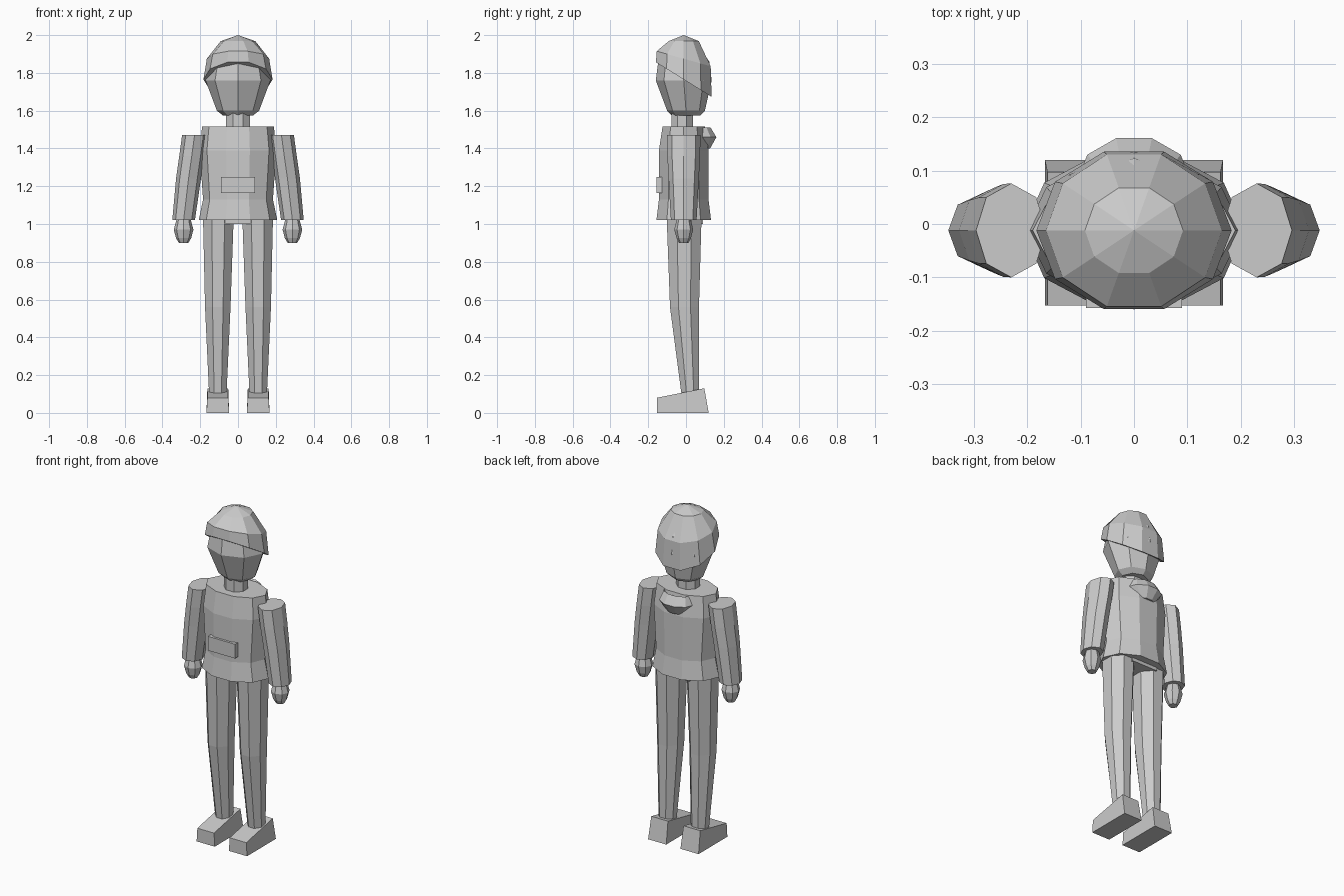
import bpy
import bmesh
from math import sin, cos, radians, tau

cube = bpy.data.objects.get("Cube")
if cube:
    bpy.data.objects.remove(cube, do_unlink=True)

GREY = bpy.data.materials.new("plain grey")
GREY.use_nodes = True
GREY.diffuse_color = (0.6, 0.6, 0.6, 1)
GREY.node_tree.nodes["Principled BSDF"].inputs["Base Color"].default_value = (0.6, 0.6, 0.6, 1)
MID = -0.012  # depth of the body's centre line


def finish(name, bm):
    bmesh.ops.recalc_face_normals(bm, faces=bm.faces)
    mesh = bpy.data.meshes.new(name)
    bm.to_mesh(mesh)
    bm.free()
    mesh.materials.append(GREY)
    obj = bpy.data.objects.new(name, mesh)
    bpy.context.collection.objects.link(obj)
    return obj


def loft(name, rings, sides, turn=0, tip=None):
    """Skin polygon rings (x, y, z, rx, ry, tilt); tip is an optional apex."""
    bm = bmesh.new()
    loops = []
    for x, y, z, rx, ry, *tilt in rings:
        slope = tilt[0] if tilt else 0
        loop = []
        for i in range(sides):
            a = tau * i / sides + radians(turn)
            dy = ry * sin(a)
            loop.append(bm.verts.new((x + rx * cos(a), y + dy, z + slope * dy)))
        loops.append(loop)
    for low, high in zip(loops, loops[1:]):
        for i in range(sides):
            j = (i + 1) % sides
            bm.faces.new((low[i], low[j], high[j], high[i]))
    bm.faces.new(loops[0])
    if tip:
        apex = bm.verts.new(tip)
        for i in range(sides):
            bm.faces.new((loops[-1][i], loops[-1][(i + 1) % sides], apex))
    else:
        bm.faces.new(loops[-1])
    return finish(name, bm)


def box(name, low, high):
    bm = bmesh.new()
    bmesh.ops.create_cube(bm, size=1)
    for v in bm.verts:
        v.co = [(a + b) / 2 + c * (b - a) for a, b, c in zip(low, high, v.co)]
    return finish(name, bm)


# Head with a corner at the nose line, and neck
loft("head", [(0, 0, 1.575, 0.08, 0.075), (0, 0, 1.6, 0.112, 0.1),
              (0, MID, 1.76, 0.172, 0.148), (0, MID, 1.86, 0.15, 0.135),
              (0, MID, 1.94, 0.09, 0.08)], 8)
loft("neck", [(0, -0.02, 1.48, 0.068, 0.062), (0, -0.02, 1.62, 0.068, 0.062)], 8, 22.5)

# Hair cap, slanting down towards the back
loft("hair", [(0, MID, 1.765, 0.183, 0.155, -0.62),
              (0, MID, 1.875, 0.165, 0.15, -0.28),
              (0, MID, 1.968, 0.092, 0.084, 0)], 10, tip=(0, MID, 2.0))

# Jacket, hips, belt pouch and hood
loft("jacket", [(0, MID, 1.02, 0.208, 0.152), (0, MID, 1.13, 0.185, 0.138),
                (0, MID, 1.39, 0.203, 0.138), (0, MID, 1.515, 0.19, 0.118)], 10)
box("hips", (-0.087, -0.1, 1.0), (0.087, 0.09, 1.06))
box("pouch", (-0.09, -0.157, 1.165), (0.09, -0.12, 1.25))
loft("hood", [(0, 0.085, 1.4, 0.06, 0.045), (0, 0.08, 1.46, 0.108, 0.085),
              (0, 0.075, 1.51, 0.088, 0.058), (0, 0.075, 1.495, 0.07, 0.04)], 10)

# Paired limbs
for side, s in (("left", 1), ("right", -1)):
    loft(side + "_arm", [(s * 0.288, MID, 1.02, 0.06, 0.068),
                         (s * 0.262, MID, 1.24, 0.066, 0.08),
                         (s * 0.245, MID, 1.36, 0.066, 0.087),
                         (s * 0.23, MID, 1.47, 0.066, 0.088)], 8)
    loft(side + "_hand", [(s * 0.288, MID, 0.9, 0.025, 0.025),
                          (s * 0.288, MID, 0.925, 0.04, 0.038),
                          (s * 0.288, MID, 0.97, 0.052, 0.05),
                          (s * 0.288, MID, 1.03, 0.036, 0.036)], 8,
         tip=(s * 0.288, MID, 1.04))
    loft(side + "_leg", [(s * 0.107, 0.022, 0.1, 0.05, 0.05),
                         (s * 0.107, -0.008, 0.56, 0.073, 0.083),
                         (s * 0.104, -0.01, 1.04, 0.088, 0.1)], 8, 22.5)

    # Wedge shoe, taller and narrower at the heel
    shoe = box(side + "_shoe", (s * 0.107 - 0.06, -0.153, 0), (s * 0.107 + 0.06, 0.12, 0.08))
    for v in shoe.data.vertices:
        if v.co.z > 0.04:
            v.co.x = s * 0.107 + (v.co.x - s * 0.107) * 0.92
            if v.co.y > 0:
                v.co.y, v.co.z = 0.097, 0.13
